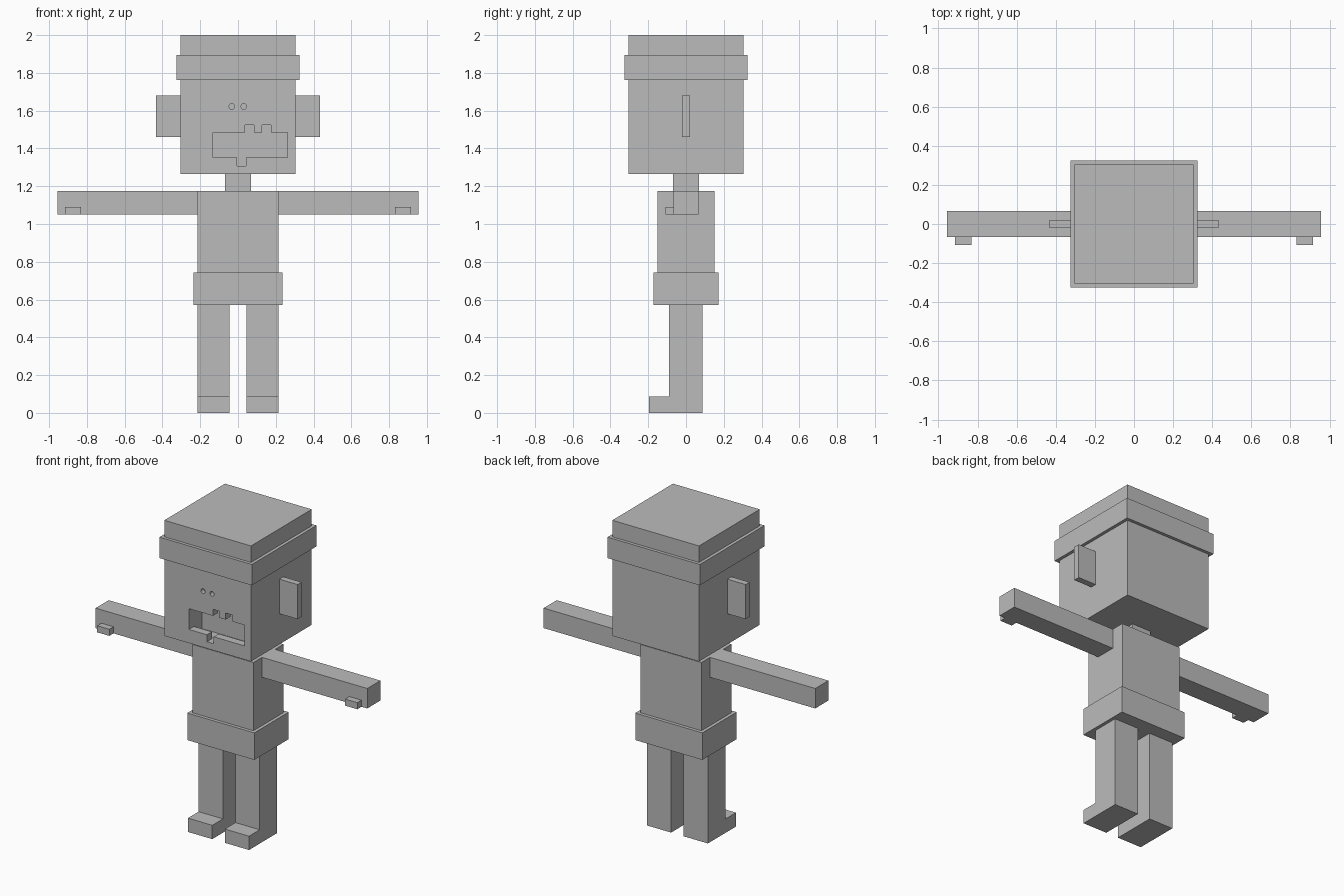
import bpy, bmesh, math
from mathutils import Matrix

if "Cube" in bpy.data.objects:
    bpy.data.objects.remove(bpy.data.objects["Cube"])

grey = bpy.data.materials.new("plain_grey")
grey.diffuse_color = (0.5, 0.5, 0.5, 1)
grey.use_nodes = True
grey.node_tree.nodes["Principled BSDF"].inputs["Base Color"].default_value = grey.diffuse_color


def make(name, bm):
    bmesh.ops.recalc_face_normals(bm, faces=bm.faces)
    mesh = bpy.data.meshes.new(name)
    bm.to_mesh(mesh)
    bm.free()
    mesh.materials.append(grey)
    ob = bpy.data.objects.new(name, mesh)
    bpy.context.collection.objects.link(ob)
    return ob


def box(name, x, y, z):
    """Box from (low, high) ranges on each axis."""
    bm = bmesh.new()
    bmesh.ops.create_cube(bm, size=1)
    for v in bm.verts:
        v.co = [sum(r) / 2 + c * (r[1] - r[0]) for c, r in zip(v.co, (x, y, z))]
    return make(name, bm)


def extrude_x(name, profile, x0, x1):
    """Extrude a (y, z) outline along x."""
    bm = bmesh.new()
    face = bm.faces.new([bm.verts.new((x0, y, z)) for y, z in profile])
    new = bmesh.ops.extrude_face_region(bm, geom=[face])["geom"]
    verts = [g for g in new if isinstance(g, bmesh.types.BMVert)]
    bmesh.ops.translate(bm, verts=verts, vec=(x1 - x0, 0, 0))
    return make(name, bm)


def cut(target, cutter):
    mod = target.modifiers.new("cut", 'BOOLEAN')
    mod.operation = 'DIFFERENCE'
    mod.solver = 'EXACT'
    mod.object = cutter
    bpy.context.view_layer.objects.active = target
    bpy.ops.object.modifier_apply(modifier=mod.name)
    bpy.data.objects.remove(cutter)


def sym(a):
    return (-a, a)


# Trunk, shorts and neck
box("torso", sym(0.215), sym(0.152), (0.742, 1.176))
box("shorts", sym(0.236), sym(0.173), (0.57, 0.742))
box("neck", sym(0.068), sym(0.068), (1.176, 1.265))

# Head with cap
FRONT = -0.305
head = box("head", sym(0.305), sym(0.305), (1.265, 1.762))
box("cap_band", sym(0.325), sym(0.325), (1.762, 1.895))
box("cap_top", sym(0.305), sym(0.305), (1.895, 2.0))

# Mouth hollow
MOUTH_X, MOUTH_Z = (-0.132, 0.261), (1.308, 1.525)
cut(head, box("mouth_cutter", MOUTH_X, (-0.4, FRONT + 0.13), MOUTH_Z))

# Nostril holes
for x in (-0.033, 0.031):
    bm = bmesh.new()
    bmesh.ops.create_cone(
        bm, cap_ends=True, segments=16, radius1=0.015, radius2=0.015, depth=0.1,
        matrix=Matrix.Translation((x, FRONT - 0.02, 1.622))
        @ Matrix.Rotation(math.pi / 2, 4, 'X'))
    cut(head, make("nostril_cutter", bm))

# Teeth
TOOTH_Y = (FRONT, FRONT + 0.05)
for i, x in enumerate([(-0.132, 0.038), (0.085, 0.127), (0.174, 0.261)]):
    box(f"upper_tooth_{i + 1}", x, TOOTH_Y, (1.484, 1.525))
for i, x in enumerate([(-0.132, -0.005), (0.042, 0.261)]):
    box(f"lower_tooth_{i + 1}", x, TOOTH_Y, (1.308, 1.352))

# Paired parts: ears, arms, thumbs, legs with feet
LEG = [(-0.196, 0), (0.087, 0), (0.087, 0.57), (-0.089, 0.57),
       (-0.089, 0.088), (-0.196, 0.088)]
for side, s in (("right", -1), ("left", 1)):
    def span(a, b):
        return tuple(sorted((s * a, s * b)))
    box(f"{side}_ear", span(0.305, 0.433), sym(0.02), (1.46, 1.68))
    box(f"{side}_arm", span(0.215, 0.956), sym(0.066), (1.049, 1.176))
    box(f"{side}_thumb", span(0.83, 0.915), (-0.108, -0.066), (1.049, 1.091))
    extrude_x(f"{side}_leg", LEG, *span(0.044, 0.215))

# Centre the front-to-back extent of the whole figure
bpy.context.view_layer.update()
